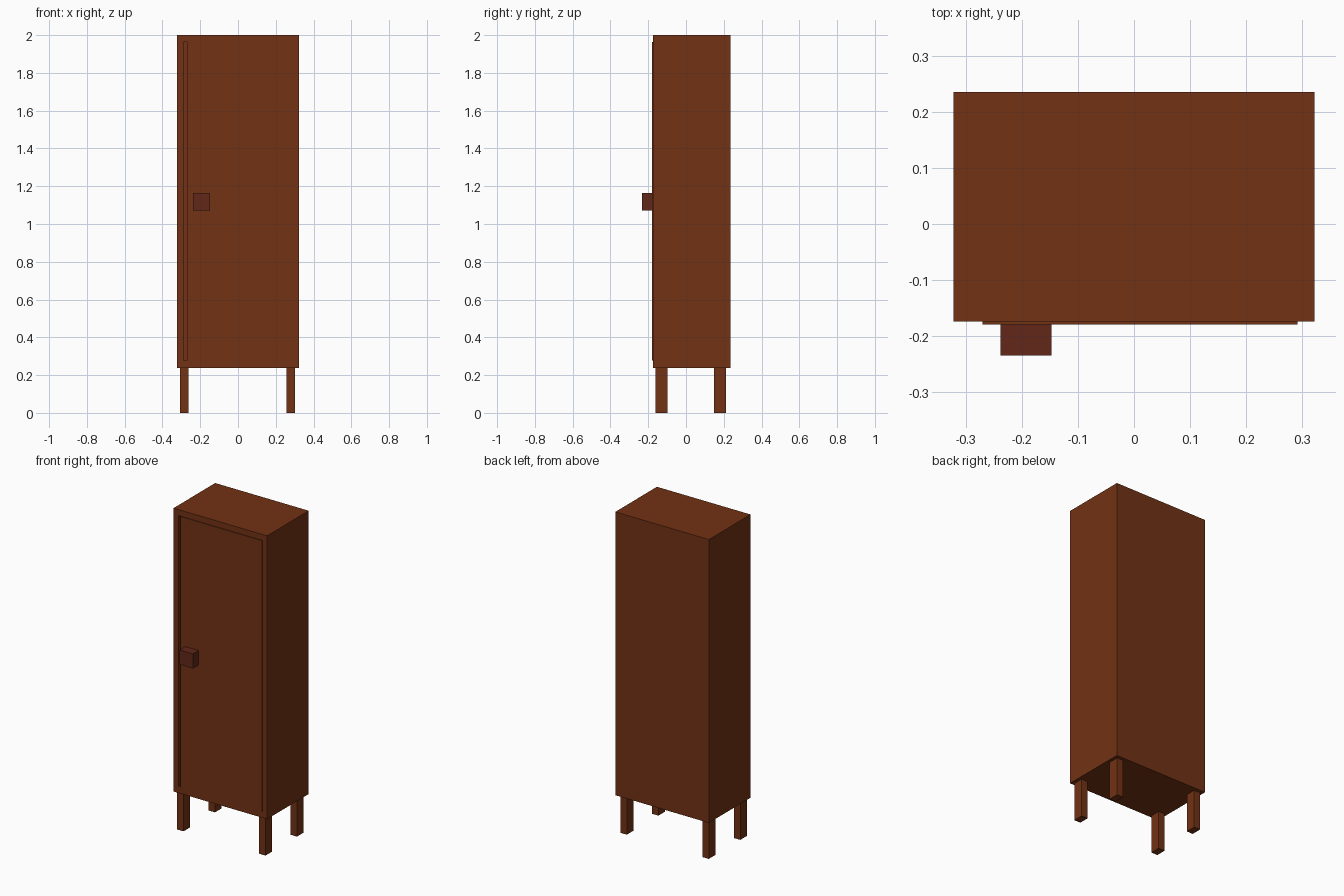
import bpy
import bmesh

if "Cube" in bpy.data.objects:
    bpy.data.objects.remove(bpy.data.objects["Cube"])


def material(name, color):
    mat = bpy.data.materials.new(name)
    mat.diffuse_color = color
    mat.use_nodes = True
    mat.node_tree.nodes["Principled BSDF"].inputs["Base Color"].default_value = mat.diffuse_color
    return mat


WOOD = material("brown_wood", (0.168, 0.032, 0.007, 1))
KNOB = material("dark_red_wood", (0.122, 0.020, 0.010, 1))


def box(name, x, y, z, mat, opening=None):
    """Box from (min, max) ranges; opening = x range, z range and back depth of a front recess."""
    bm = bmesh.new()
    bmesh.ops.create_cube(bm, size=1)
    for v in bm.verts:
        v.co = [r[0] if c < 0 else r[1] for c, r in zip(v.co, (x, y, z))]
    if opening:
        ox, oz, depth = opening
        bm.normal_update()
        front = min(bm.faces, key=lambda f: f.calc_center_median().y)
        bmesh.ops.inset_individual(bm, faces=[front], thickness=0.03)
        mid_z = (z[0] + z[1]) / 2
        for v in front.verts:
            v.co.x = ox[0] if v.co.x < 0 else ox[1]
            v.co.z = oz[0] if v.co.z < mid_z else oz[1]
        back = bmesh.ops.extrude_discrete_faces(bm, faces=[front])["faces"][0]
        for v in back.verts:
            v.co.y = depth
        bmesh.ops.recalc_face_normals(bm, faces=bm.faces)
    mesh = bpy.data.meshes.new(name)
    bm.to_mesh(mesh)
    bm.free()
    mesh.materials.append(mat)
    obj = bpy.data.objects.new(name, mesh)
    bpy.context.collection.objects.link(obj)
    return obj


# Hollow cabinet with a front opening
box("cabinet_body", (-0.322, 0.322), (-0.174, 0.235), (0.237, 2.0), WOOD,
    opening=((-0.288, 0.291), (0.278, 1.963), 0.2))

# Door leaves a narrow gap on its handle side and stands slightly proud
box("door", (-0.270, 0.291), (-0.179, -0.145), (0.278, 1.963), WOOD)
box("door_knob", (-0.238, -0.147), (-0.234, -0.179), (1.072, 1.163), KNOB)

# Four legs
for side, x in (("left", (-0.306, -0.262)), ("right", (0.258, 0.302))):
    for end, y in (("front", (-0.161, -0.097)), ("back", (0.148, 0.213))):
        box(f"{end}_{side}_leg", x, y, (0, 0.237), WOOD)
